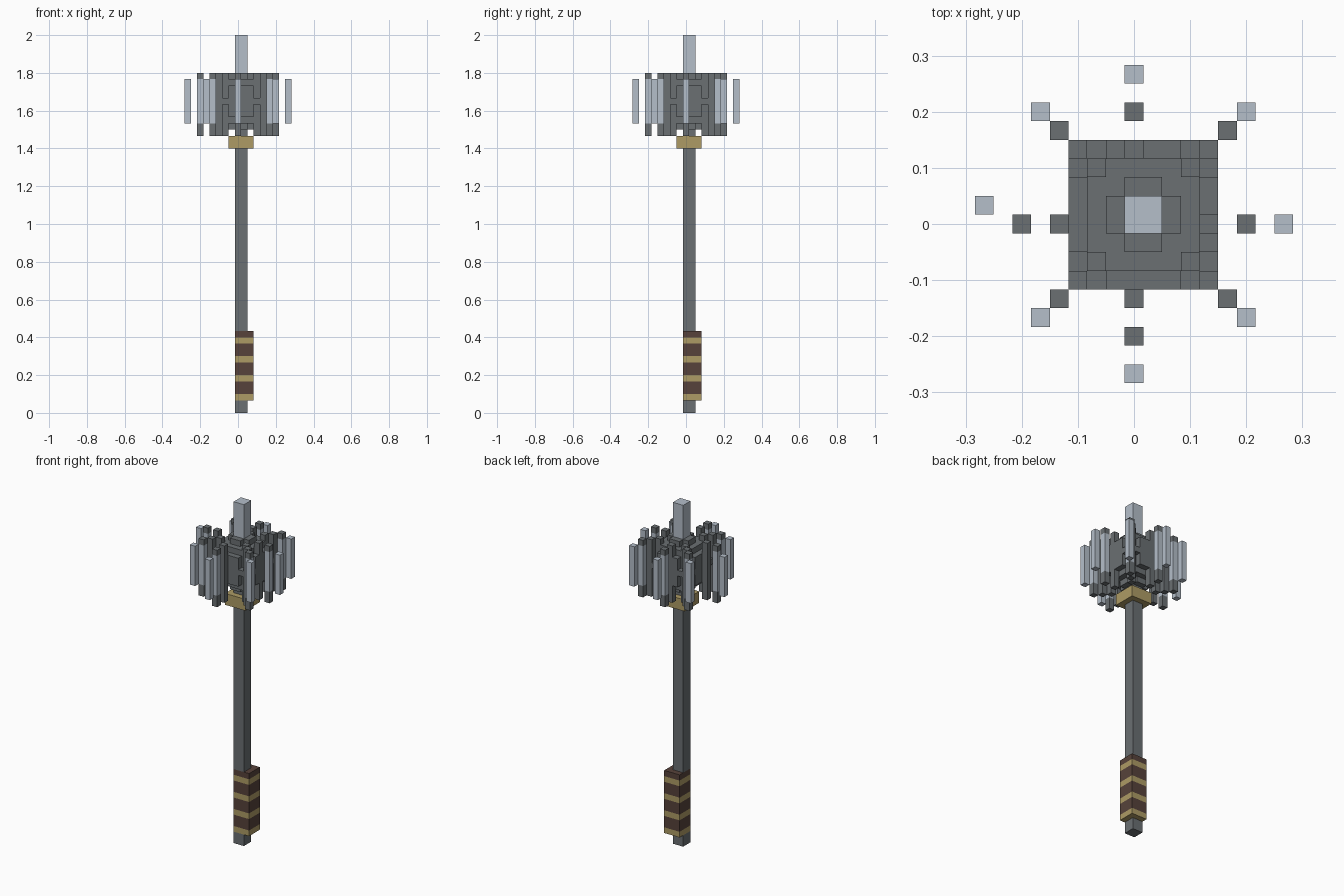
import bpy
import bmesh
from mathutils import Matrix, Vector

U = 1 / 30  # size of one cell

cube = bpy.data.objects.get("Cube")
if cube:
    bpy.data.objects.remove(cube, do_unlink=True)


def material(name, rgb):
    m = bpy.data.materials.new(name)
    m.use_nodes = True
    m.diffuse_color = (*rgb, 1)
    m.node_tree.nodes["Principled BSDF"].inputs["Base Color"].default_value = (*rgb, 1)
    return m


iron = material("dark iron", (0.145, 0.16, 0.17))
steel = material("pale steel", (0.46, 0.52, 0.59))
brass = material("brass", (0.42, 0.33, 0.13))
leather = material("brown leather", (0.095, 0.055, 0.043))


def build(name, mat, boxes):
    """Join boxes given as inclusive-start, exclusive-end cell ranges."""
    bm = bmesh.new()
    for x0, x1, y0, y1, z0, z1 in boxes:
        size = Vector((x1 - x0, y1 - y0, z1 - z0)) * U
        mid = Vector((x0 + x1 - 1, y0 + y1 - 1, z0 + z1)) * U / 2
        bmesh.ops.create_cube(bm, size=1, matrix=Matrix.Translation(mid) @ Matrix.Diagonal((*size, 1)))
    mesh = bpy.data.meshes.new(name)
    bm.to_mesh(mesh)
    bm.free()
    mesh.materials.append(mat)
    obj = bpy.data.objects.new(name, mesh)
    bpy.context.collection.objects.link(obj)


def centred(w, d, z0, z1):
    """Box of w by d cells around the shaft axis."""
    return (1 - w // 2, 1 + w // 2, 1 - d // 2, 1 + d // 2, z0, z1)


def bars(cells, z0, z1):
    return [(x, x + 1, y, y + 1, z0, z1) for x, y in cells]


def diagonal(r):
    """Four corner cells, r cells out from the axis."""
    return [(x, y) for x in (1 - r, r) for y in (1 - r, r)]


def straight(r):
    return [(r, 0), (-r, 0), (0, r), (0, -r)]


# Handle
build("pommel", iron, [centred(2, 2, 0, 2)])
build("shaft", iron, [centred(2, 2, 13, 42)])
build("collar", brass, [centred(4, 4, 42, 44)])

# Grip with brass rings between leather wraps
rings = range(2, 12, 3)
build("grip_rings", brass, [(0, 3, 0, 3, z, z + 1) for z in rings])
build("grip_wraps", leather, [(0, 3, 0, 3, z + 1, min(z + 3, 13)) for z in rings])

# Rounded head core, stepped in layers
core = [centred(2, 2, 44, 54)]
for w, d, z0, z1 in ((4, 2, 45, 54), (6, 4, 46, 53), (8, 4, 47, 52), (6, 6, 47, 52), (8, 6, 49, 50)):
    core += [centred(w, d, z0, z1), centred(d, w, z0, z1)]
build("head_core", iron, core)

# Upright ribs around the head
build("head_ribs", iron, bars(diagonal(3) + diagonal(4) + straight(4), 44, 54))

# Outer ribs: dark ends around a pale middle
outer = diagonal(5) + straight(6)
build("outer_rib_ends", iron, bars(outer, 44, 46) + bars(outer, 53, 54))
build("outer_rib_middles", steel, bars(outer, 46, 53))

# Outermost blades, one of them set a cell to the side
blades = diagonal(6) + [(8, 0), (-8, 1), (0, 8), (0, -8)]
build("blades", steel, bars(blades, 46, 53))
build("top_spike", steel, [centred(2, 2, 54, 60)])
